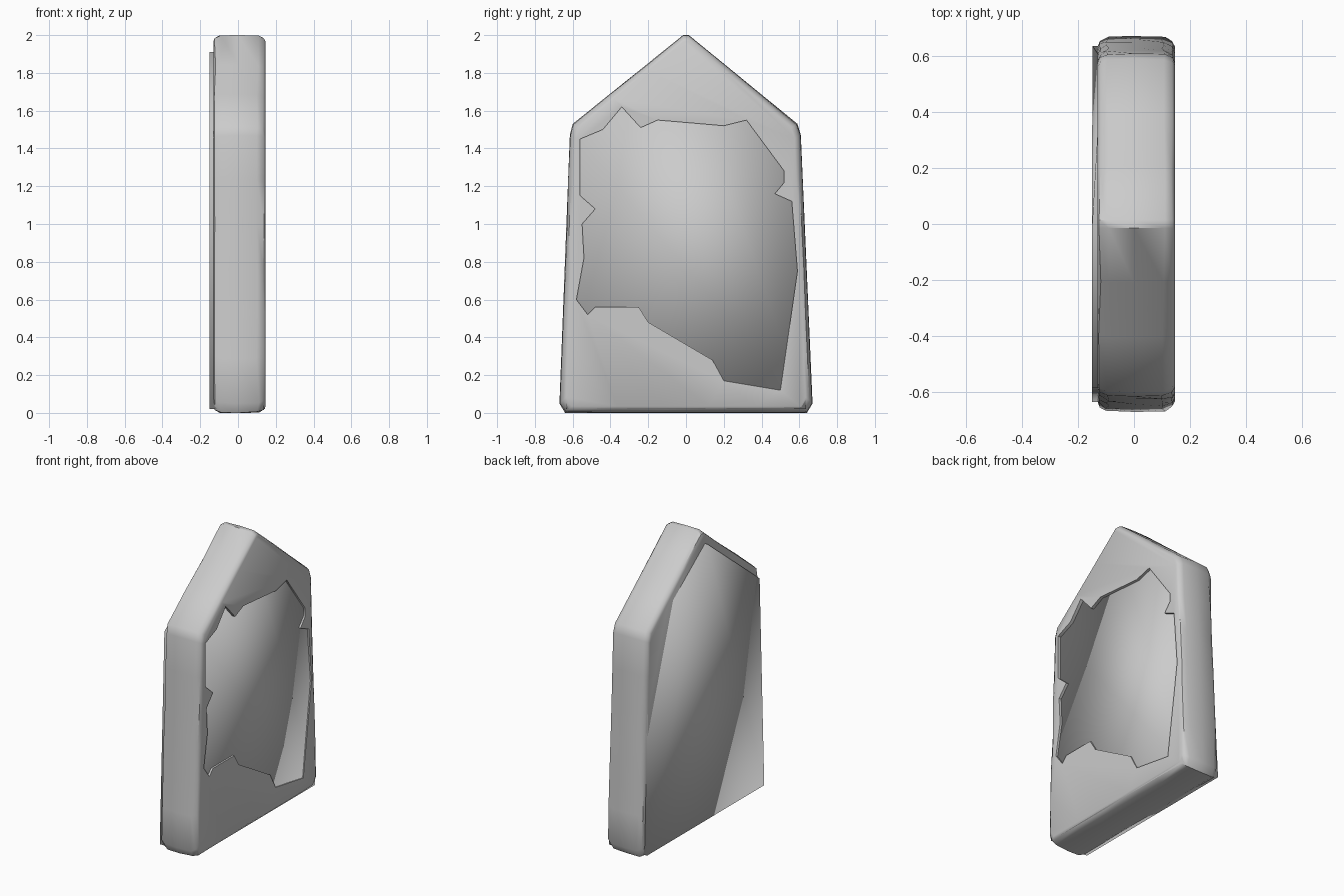
import bpy, bmesh, math, random

if "Cube" in bpy.data.objects:
    bpy.data.objects.remove(bpy.data.objects["Cube"])

random.seed(4)


def make_object(name, rings):
    """Closed solid lofted through rings of (x, y, z) points, capped at both ends."""
    bm = bmesh.new()
    loops = [[bm.verts.new(p) for p in ring] for ring in rings]
    n = len(loops[0])
    for a, b in zip(loops, loops[1:]):
        for i in range(n):
            j = (i + 1) % n
            bm.faces.new((a[i], a[j], b[j], b[i]))
    bm.faces.new(loops[0][::-1])
    bm.faces.new(loops[-1])
    bmesh.ops.recalc_face_normals(bm, faces=bm.faces[:])
    mesh = bpy.data.meshes.new(name)
    bm.to_mesh(mesh)
    bm.free()
    obj = bpy.data.objects.new(name, mesh)
    bpy.context.collection.objects.link(obj)
    return obj


def activate(obj):
    bpy.ops.object.select_all(action='DESELECT')
    obj.select_set(True)
    bpy.context.view_layer.objects.active = obj


# Outline of the pointed slab, each side split so its edges can be worn
corners = [(-0.64, 0), (0.64, 0), (0.67, 0.05), (0.608, 1.47), (0.59, 1.53),
           (0.015, 2), (-0.015, 2), (-0.6, 1.53), (-0.615, 1.47), (-0.67, 0.05)]
outline = []
for (y0, z0), (y1, z1) in zip(corners, corners[1:] + corners[:1]):
    steps = max(1, round(math.hypot(y1 - y0, z1 - z0) / 0.25))
    for k in range(steps):
        t = k / steps
        outline.append((y0 + (y1 - y0) * t, z0 + (z1 - z0) * t))


def ring(x, inset, wear):
    sy, sz = 1 - inset / 0.64, 1 - inset / 1.0
    pts = []
    for y, z in outline:
        s = 1 - random.uniform(0, wear)
        pts.append((x + random.uniform(-wear, wear), y * sy * s,
                    1 + (z - 1) * sz * s))
    return pts


# Worn stone slab with chamfered faces
slab = make_object("stone_slab", [
    ring(-0.13, 0.035, 0), ring(-0.122, 0.015, 0.004), ring(-0.095, 0, 0.007),
    ring(0.0, 0, 0), ring(0.105, 0, 0.007), ring(0.135, 0.015, 0.004),
    ring(0.146, 0.035, 0)])

# Jagged shallow break in the front face
jagged = [(-.56, 1.45), (-.44, 1.5), (-.34, 1.62), (-.24, 1.51), (-.15, 1.55),
          (.2, 1.52), (.32, 1.55), (.52, 1.28), (.52, 1.22), (.47, 1.16),
          (.56, 1.12), (.59, .75), (.5, .12), (.2, .17), (.14, .28), (-.2, .48),
          (-.25, .56), (-.48, .56), (-.52, .52), (-.58, .6), (-.54, .82),
          (-.55, 1.0), (-.48, 1.08), (-.56, 1.15)]
cutter = make_object("break_cutter", [[(x, y, z) for y, z in jagged] for x in (0.09, 0.3)])
activate(slab)
mod = slab.modifiers.new("break", 'BOOLEAN')
mod.operation = 'DIFFERENCE'
mod.solver = 'EXACT'
mod.object = cutter
bpy.ops.object.modifier_apply(modifier=mod.name)
bpy.data.objects.remove(cutter)
bpy.ops.object.shade_smooth_by_angle(angle=math.radians(40))

# Plain core: proud of the back, slightly sunk inside the break
core_outline = [(-.635, .02), (.635, .02), (.585, 1.46), (-.02, 1.91), (-.585, 1.46)]
back_x = [-.15, -.148, -.115, -.15, -.15]
front_x = [.138, .142, .132, .122, .124]
core = make_object("inner_core", [
    [(x, y, z) for x, (y, z) in zip(xs, core_outline)] for xs in (back_x, front_x)])
core.data.shade_smooth()
